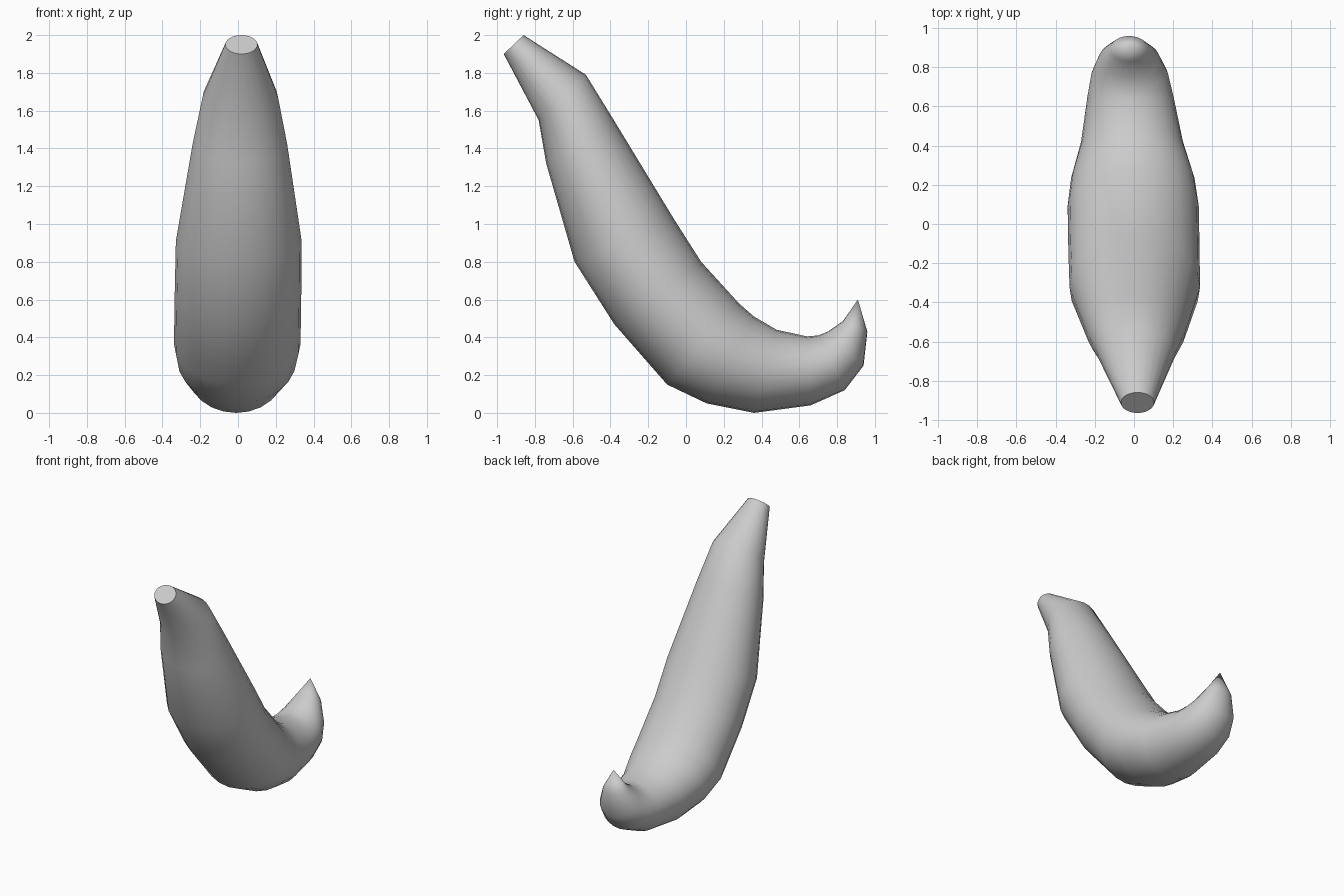
import bpy, bmesh, math
from mathutils import Vector

if "Cube" in bpy.data.objects:
    bpy.data.objects.remove(bpy.data.objects["Cube"])

SIDES = 24
# Cross-sections: outer (y, z), inner (y, z), half width, x offset
SECTIONS = [
    (-0.965, 1.90, -0.86, 2.00, 0.085, 0.018),
    (-0.78, 1.55, -0.53, 1.79, 0.20, 0.012),
    (-0.74, 1.32, -0.37, 1.53, 0.25, 0.01),
    (-0.59, 0.80, -0.06, 1.02, 0.333, 0.004),
    (-0.38, 0.47, 0.08, 0.80, 0.335, 0.0),
    (-0.10, 0.15, 0.28, 0.58, 0.335, -0.004),
    (0.11, 0.05, 0.36, 0.51, 0.315, -0.006),
    (0.36, 0.00, 0.48, 0.44, 0.26, -0.01),
    (0.66, 0.04, 0.64, 0.405, 0.22, -0.018),
    (0.84, 0.12, 0.70, 0.41, 0.195, -0.022),
    (0.94, 0.25, 0.75, 0.43, 0.155, -0.025),
    (0.96, 0.43, 0.83, 0.485, 0.095, -0.025),
]
TIP = (-0.02, 0.91, 0.60)


def ring(bm, oy, oz, iy, iz, width, cx):
    outer, inner = Vector((cx, oy, oz)), Vector((cx, iy, iz))
    mid, half = (outer + inner) / 2, (outer - inner) / 2
    verts = []
    for i in range(SIDES):
        a = math.tau * i / SIDES
        verts.append(bm.verts.new(mid + half * math.cos(a)
                                  + Vector((width * math.sin(a), 0, 0))))
    return verts


# Curved fruit body: lofted rings, flat stalk end and pointed tip
bm = bmesh.new()
rings = [ring(bm, *s) for s in SECTIONS]
for a, b in zip(rings, rings[1:]):
    for i in range(SIDES):
        j = (i + 1) % SIDES
        bm.faces.new((a[i], a[j], b[j], b[i]))
bm.faces.new(rings[0])
tip = bm.verts.new(TIP)
for i in range(SIDES):
    bm.faces.new((rings[-1][i], rings[-1][(i + 1) % SIDES], tip))
bmesh.ops.recalc_face_normals(bm, faces=bm.faces)

mesh = bpy.data.meshes.new("banana")
bm.to_mesh(mesh)
bm.free()
banana = bpy.data.objects.new("banana", mesh)
bpy.context.collection.objects.link(banana)

# Smooth skin with a crisp edge at the cut stalk
bpy.context.view_layer.objects.active = banana
banana.select_set(True)
bpy.ops.object.shade_smooth_by_angle(angle=math.radians(60))
